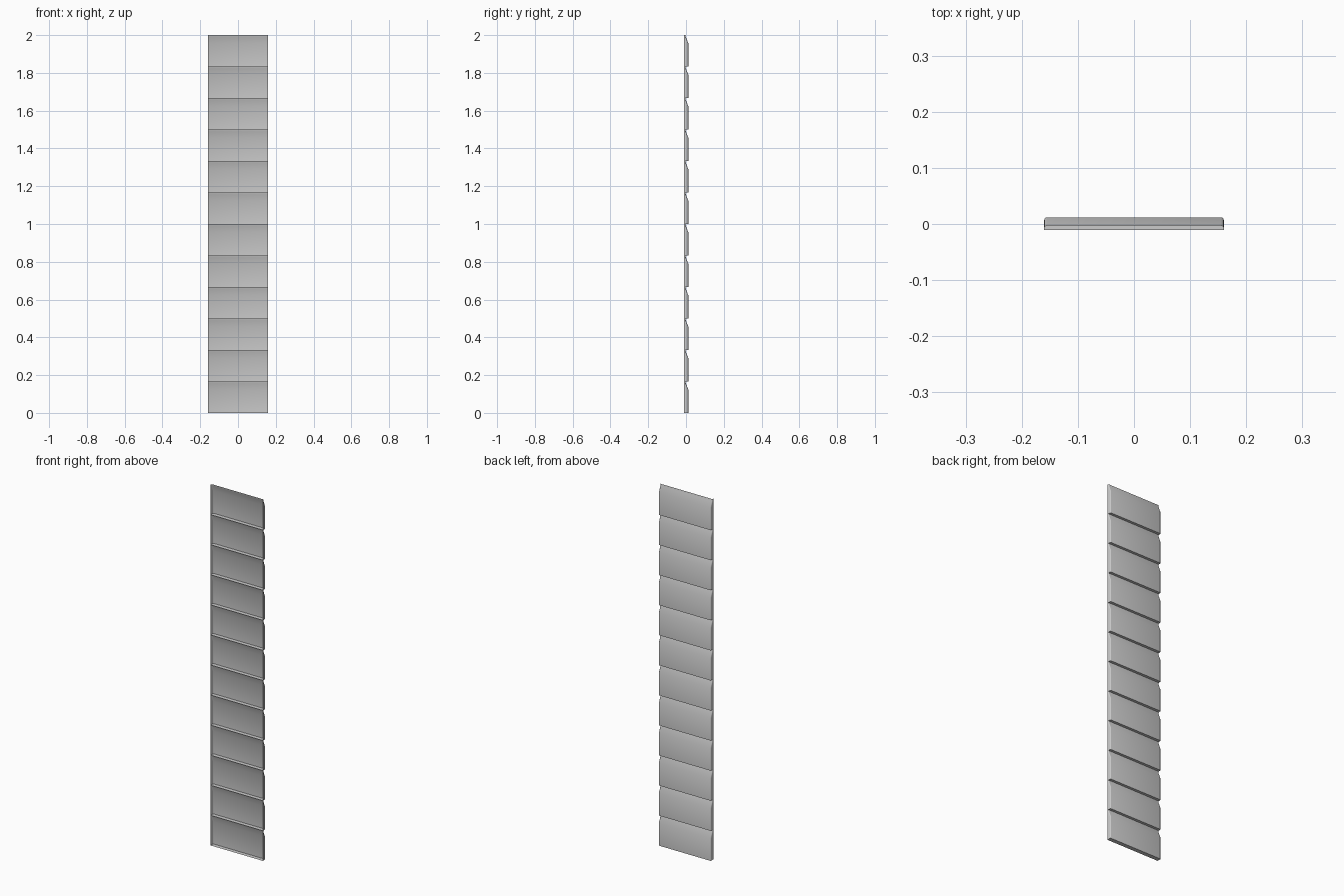
import bpy
import bmesh
import math

cube = bpy.data.objects.get("Cube")
if cube:
    bpy.data.objects.remove(cube, do_unlink=True)

COUNT = 12
PITCH = 2.0 / COUNT
HALF = 0.16      # half width of a board
FRONT = -0.011   # open side of the hollow board
ROUND = 0.005    # radius of the vertical corners

# Plain grey sheet material
grey = bpy.data.materials.new("light grey")
grey.use_nodes = True
grey.diffuse_color = (0.6, 0.6, 0.6, 1)
grey.node_tree.nodes["Principled BSDF"].inputs["Base Color"].default_value = grey.diffuse_color


def ring(y):
    """Plan outline of one level: side return, rounded corner, face, mirrored."""
    half = [(HALF, FRONT)]
    for i in range(4):
        a = math.radians(30 * i)
        half.append((HALF - ROUND + ROUND * math.cos(a), y - ROUND + ROUND * math.sin(a)))
    return half + [(-x, v) for x, v in reversed(half)]


# Board section: flat face, sloping shoulder, thin upright lip
profile = [(0.012, 0), (0.012, 0.124), (-0.001, 0.156), (-0.003, PITCH)]

bm = bmesh.new()
rows = [[bm.verts.new((x, v, z)) for x, v in ring(y)] for y, z in profile]
for low, high in zip(rows, rows[1:]):
    for i in range(len(low) - 1):
        bm.faces.new((low[i], low[i + 1], high[i + 1], high[i]))
# Bottom wall of the board
bm.faces.new(list(reversed(rows[0])))

mesh = bpy.data.meshes.new("siding_boards")
bm.to_mesh(mesh)
bm.free()
mesh.materials.append(grey)
boards = bpy.data.objects.new("siding_boards", mesh)
bpy.context.collection.objects.link(boards)

# Smooth corners, crisp shoulder edges
bpy.context.view_layer.objects.active = boards
boards.select_set(True)
bpy.ops.object.shade_smooth_by_angle(angle=math.radians(32))
for edge in mesh.edges:
    a, b = (mesh.vertices[i].co for i in edge.vertices)
    if abs(a.x - b.x) > HALF:
        edge.use_edge_sharp = True

# Stack the boards
stack = boards.modifiers.new("stack", "ARRAY")
stack.count = COUNT
stack.use_relative_offset = False
stack.use_constant_offset = True
stack.constant_offset_displace = (0, 0, PITCH)
